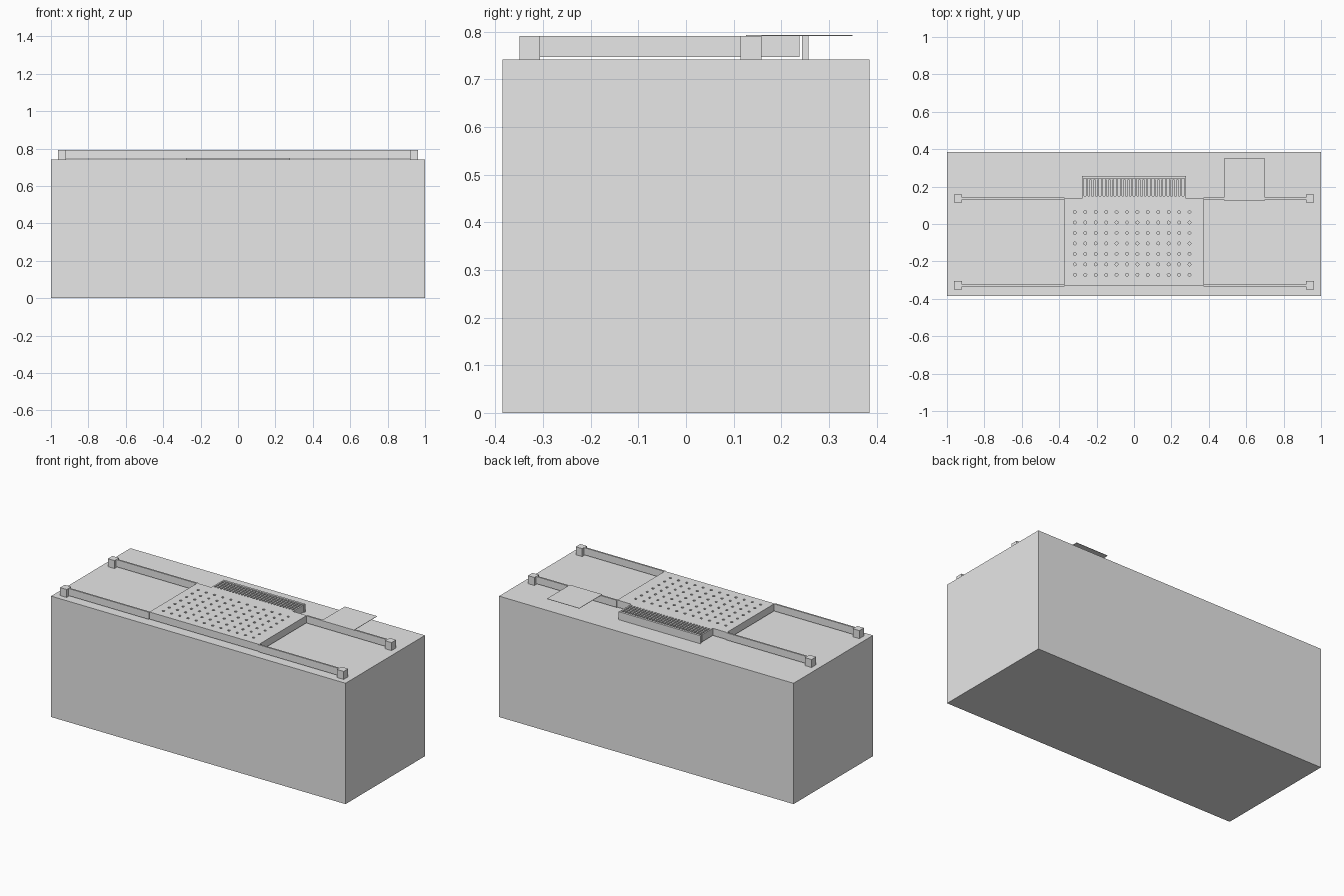
import bpy
import bmesh
from mathutils import Matrix, Vector

cube = bpy.data.objects.get("Cube")
if cube:
    bpy.data.objects.remove(cube, do_unlink=True)

# Single plain grey material
grey = bpy.data.materials.new("plain_grey")
grey.use_nodes = True
colour = (0.8, 0.8, 0.8, 1.0)
grey.diffuse_color = colour
grey.node_tree.nodes["Principled BSDF"].inputs["Base Color"].default_value = colour


def add_box(bm, low, high):
    low, high = Vector(low), Vector(high)
    matrix = Matrix.Translation((low + high) / 2) @ Matrix.Diagonal((*(high - low), 1))
    bmesh.ops.create_cube(bm, size=1, matrix=matrix)


def make_object(name, bm):
    mesh = bpy.data.meshes.new(name)
    bm.to_mesh(mesh)
    bm.free()
    mesh.materials.append(grey)
    obj = bpy.data.objects.new(name, mesh)
    bpy.context.collection.objects.link(obj)
    return obj


def box(name, low, high):
    bm = bmesh.new()
    add_box(bm, low, high)
    return make_object(name, bm)


DECK = 0.742      # top of the cabinet
FLOAT = 0.747     # underside of rails and plate
TOP = 0.791       # top of rails and plate
POST_X, POST_R = 0.941, 0.022
PLATE_X = 0.372
COMB_X = 0.277
FRONT_Y, BACK_Y = -0.328, 0.136

# Large base block
box("cabinet", (-1, -0.385, 0), (1, 0.385, DECK))

# Four posts with a thin rail running inward from each to the plate
for row, y in (("front", FRONT_Y), ("back", BACK_Y)):
    for side, s in (("left", 1), ("right", -1)):
        x = s * POST_X
        box(f"{row}_{side}_post", (x - POST_R, y - POST_R, DECK),
            (x + POST_R, y + POST_R, TOP))
        ends = sorted((s * PLATE_X, s * (POST_X - POST_R)))
        box(f"{row}_{side}_rail", (ends[0], y - 0.005, FLOAT), (ends[1], y + 0.005, TOP))

# Central plate, perforated with a grid of small holes
plate = box("perforated_plate", (-PLATE_X, FRONT_Y, FLOAT), (PLATE_X, BACK_Y, TOP))
bm = bmesh.new()
for i in range(12):
    for j in range(7):
        centre = (-0.316 + i * 0.0557, -0.272 + j * 0.056, TOP)
        bmesh.ops.create_cone(bm, cap_ends=True, segments=8, radius1=0.008,
                              radius2=0.008, depth=0.2,
                              matrix=Matrix.Translation(centre))
cutter = make_object("hole_cutter", bm)
cutter.hide_render = True
cut = plate.modifiers.new("holes", "BOOLEAN")
cut.operation = "DIFFERENCE"
cut.solver = "EXACT"
cut.object = cutter
graph = bpy.context.evaluated_depsgraph_get()
drilled = bpy.data.meshes.new_from_object(plate.evaluated_get(graph))
plate.modifiers.clear()
plate.data = drilled
bpy.data.objects.remove(cutter, do_unlink=True)

# Comb behind the plate: root strip, row of fins and a back bar
box("comb_root", (-COMB_X, BACK_Y, FLOAT), (COMB_X, 0.149, TOP))
FINS = 28
pitch = 2 * COMB_X / (FINS - 0.5)
bm = bmesh.new()
for i in range(FINS):
    x = -COMB_X + i * pitch
    add_box(bm, (x, 0.149, FLOAT), (x + pitch / 2, 0.238, TOP))
make_object("comb_fins", bm)
box("comb_back_bar", (-COMB_X, 0.243, DECK), (COMB_X, 0.257, TOP))

# Thin sheet resting on the back left rail
box("thin_sheet", (0.48, 0.126, TOP), (0.7, 0.35, TOP + 0.002))
